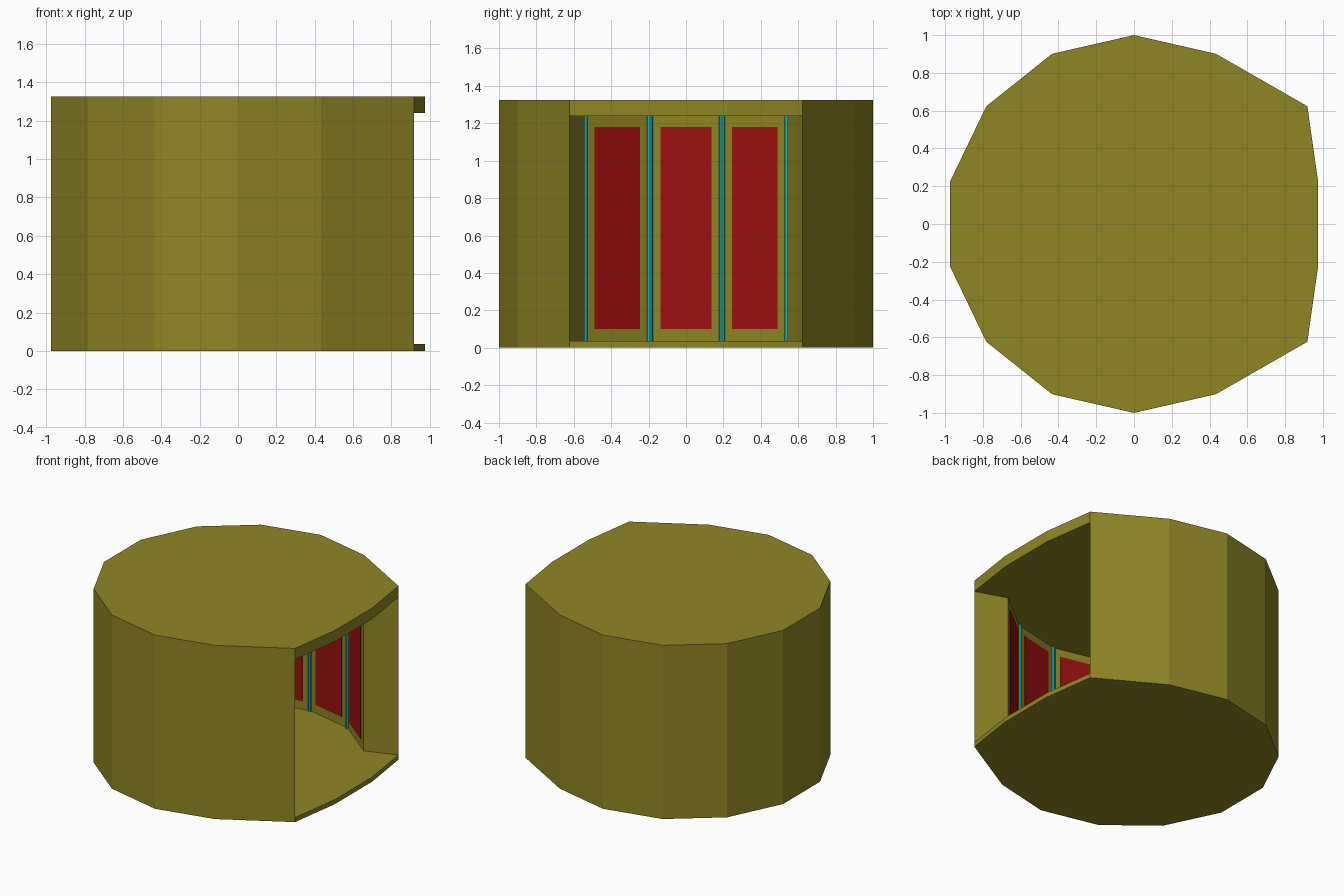
import bpy, bmesh
from math import pi, sin, cos
from mathutils import Matrix, Vector

cube = bpy.data.objects.get("Cube")
if cube:
    bpy.data.objects.remove(cube, do_unlink=True)

SIDES, INNER = 14, 0.87
FLOOR, CEILING, TOP = 0.035, 1.24, 1.325
STEP = 2 * pi / SIDES


def material(name, color):
    m = bpy.data.materials.new(name)
    m.use_nodes = True
    m.diffuse_color = (*color, 1)
    m.node_tree.nodes["Principled BSDF"].inputs["Base Color"].default_value = (*color, 1)
    return m


olive = material("olive", (0.275, 0.238, 0.018))
red = material("dark red", (0.33, 0.005, 0.005))
teal = material("teal", (0.017, 0.44, 0.45))


def finish(bm, name, mat):
    bmesh.ops.recalc_face_normals(bm, faces=bm.faces)
    mesh = bpy.data.meshes.new(name)
    bm.to_mesh(mesh)
    bm.free()
    mesh.materials.append(mat)
    obj = bpy.data.objects.new(name, mesh)
    bpy.context.collection.objects.link(obj)
    return obj


def prism(name, outline, z0, z1, mat):
    bm = bmesh.new()
    face = bm.faces.new([bm.verts.new((x, y, z0)) for x, y in outline])
    ext = bmesh.ops.extrude_face_region(bm, geom=[face])
    moved = [v for v in ext["geom"] if isinstance(v, bmesh.types.BMVert)]
    bmesh.ops.translate(bm, verts=moved, vec=(0, 0, z1 - z0))
    return finish(bm, name, mat)


def corner(k, radius):
    # corners are counted from the one just left of the opening's middle
    a = (k + 0.5) * STEP
    return Vector((radius * cos(a), radius * sin(a)))


# Outline: a regular polygon whose opening corners are pulled outwards
outer = [corner(k, 1) for k in range(SIDES)]
for k in (1, SIDES - 2):
    outer[k].x = 0.918

# Floor, roof and the C-shaped wall between them
prism("floor", outer, 0, FLOOR, olive)
prism("roof", outer, CEILING, TOP, olive)
wall_corners = range(1, SIDES - 1)
inner = [corner(k, INNER) for k in wall_corners]
prism("wall", [outer[k] for k in wall_corners] + inner[::-1], FLOOR, CEILING, olive)

# Red panels, one on each inside face
bm = bmesh.new()
for a, b in zip(inner, inner[1:]):
    mid, along = (a + b) / 2, (b - a).normalized()
    turn = Matrix.Rotation(Vector((1, 0)).angle_signed(along) * -1, 4, 'Z')
    place = Matrix.Translation((mid.x, mid.y, 0.64))
    size = Matrix.Diagonal((0.27, 0.008, 1.08, 1))
    bmesh.ops.create_cube(bm, size=1, matrix=place @ turn @ size)
finish(bm, "wall_panels", red)

# Upright bars in the inside corners
bm = bmesh.new()
for p in inner[1:-1]:
    bmesh.ops.create_cone(bm, cap_ends=True, segments=8, radius1=0.017, radius2=0.017,
                          depth=CEILING - FLOOR,
                          matrix=Matrix.Translation((p.x, p.y, (FLOOR + CEILING) / 2)))
finish(bm, "corner_bars", teal)
